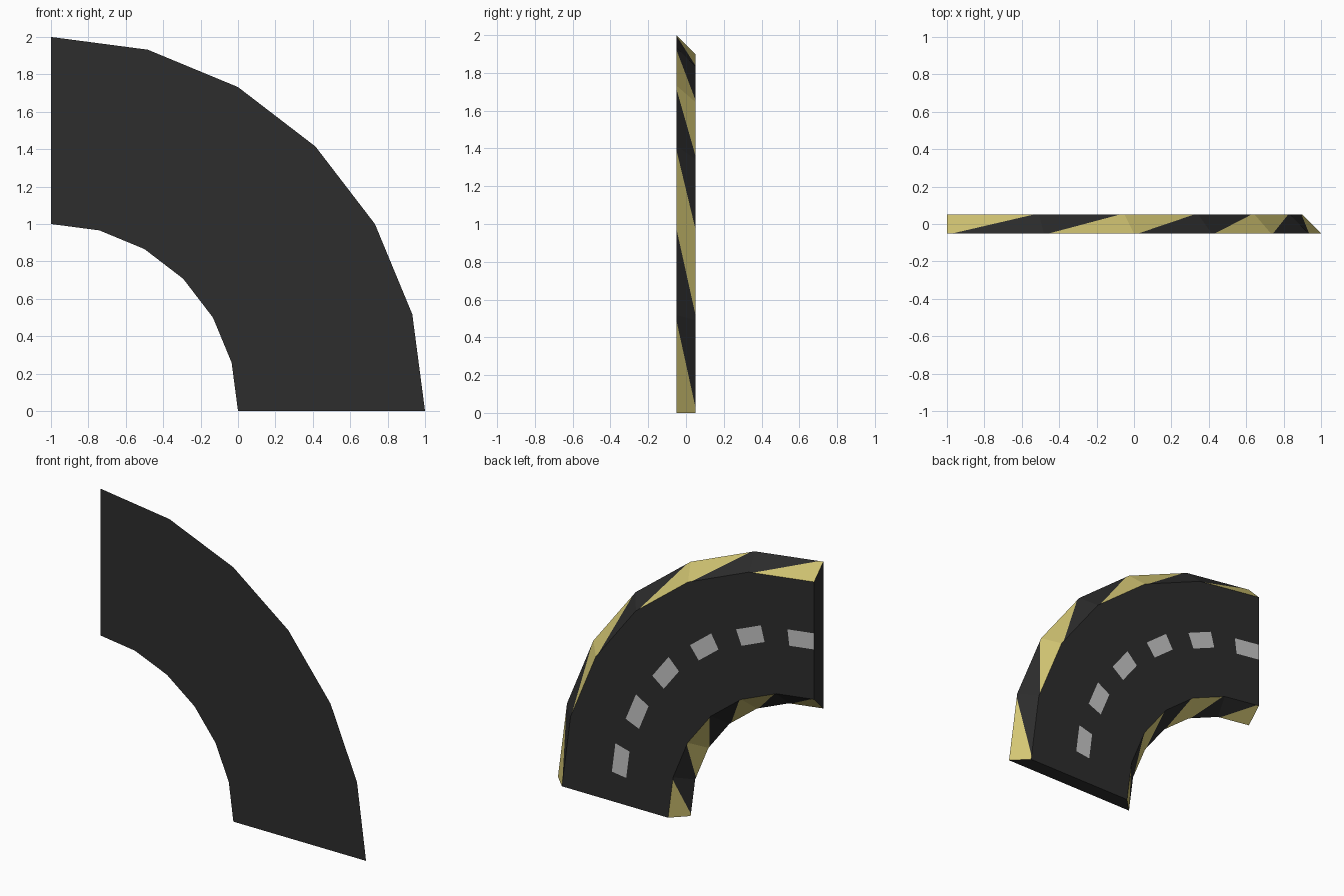
import bpy, bmesh, math
from mathutils import Vector

if "Cube" in bpy.data.objects:
    bpy.data.objects.remove(bpy.data.objects["Cube"])

SEGS = 6
FRONT, BACK = -0.05, 0.05
ROUT = {FRONT: 2.0, BACK: 1.9}
RIN = {FRONT: 1.0, BACK: 1.1}
DARK, YELLOW, GREY = 0, 1, 2


def material(name, rgb):
    m = bpy.data.materials.new(name)
    m.diffuse_color = (*rgb, 1)
    m.use_nodes = True
    m.node_tree.nodes["Principled BSDF"].inputs["Base Color"].default_value = m.diffuse_color
    return m


MATS = [material("asphalt_black", (0.026, 0.026, 0.026)),
        material("curb_yellow", (0.66, 0.57, 0.175)),
        material("dash_grey", (0.56, 0.56, 0.56))]


def point(k, t, r, y):
    """Point a fraction t along the straight chord of segment k."""
    def corner(i):
        a = math.radians(90 / SEGS * i)
        return Vector((r * math.cos(a) - 1, y, r * math.sin(a)))
    return corner(k).lerp(corner(k + 1), t)


def face(bm, pts, out, mat):
    """Flat face turned towards the direction out."""
    f = bm.faces.new([bm.verts.new(p) for p in pts])
    f.normal_update()
    if f.normal.dot(out) < 0:
        f.normal_flip()
    f.material_index = mat


def finish(bm, name):
    bmesh.ops.remove_doubles(bm, verts=bm.verts, dist=1e-5)
    me = bpy.data.meshes.new(name)
    bm.to_mesh(me)
    bm.free()
    for m in MATS:
        me.materials.append(m)
    bpy.context.collection.objects.link(bpy.data.objects.new(name, me))


def patch(bm, k, t0, t1, r0, r1, y, mat):
    pts = [point(k, t0, r0, y), point(k, t0, r1, y),
           point(k, t1, r1, y), point(k, t1, r0, y)]
    face(bm, pts, Vector((0, y, 0)), mat)


# Road slab: plain front, back with inset centre dashes, two ends
bm = bmesh.new()
for k in range(SEGS):
    patch(bm, k, 0, 1, RIN[FRONT], ROUT[FRONT], FRONT, DARK)
    patch(bm, k, 0, 1, RIN[BACK], 1.44, BACK, DARK)
    patch(bm, k, 0, 1, 1.55, ROUT[BACK], BACK, DARK)
    patch(bm, k, 0, 0.5, 1.44, 1.55, BACK, DARK)
    patch(bm, k, 0.5, 1, 1.44, 1.55, BACK, GREY)
for k, t, out in ((0, 0, Vector((0, 0, -1))), (SEGS - 1, 1, Vector((-1, 0, 0)))):
    face(bm, [point(k, t, RIN[FRONT], FRONT), point(k, t, ROUT[FRONT], FRONT),
              point(k, t, ROUT[BACK], BACK), point(k, t, RIN[BACK], BACK)], out, DARK)
finish(bm, "road_slab")


# Bevelled curbs: each segment is split by a diagonal colour boundary
def curb(name, radius, side, near, far):
    bm = bmesh.new()
    e = 0.06
    for k in range(SEGS):
        mid = point(k, 0.5, 1, 0)
        out = Vector((mid.x + 1, 0, mid.z)) * side
        p = lambda t, y: point(k, t, radius[y], y)
        a, b = (YELLOW, DARK) if k % 2 == 0 else (DARK, YELLOW)
        face(bm, [p(0, near), p(0, far), p(e, far), p(1 - e, near)], out, a)
        face(bm, [p(e, far), p(1, far), p(1, near), p(1 - e, near)], out, b)
    finish(bm, name)


curb("outer_curb", ROUT, 1, FRONT, BACK)
curb("inner_curb", RIN, -1, BACK, FRONT)
